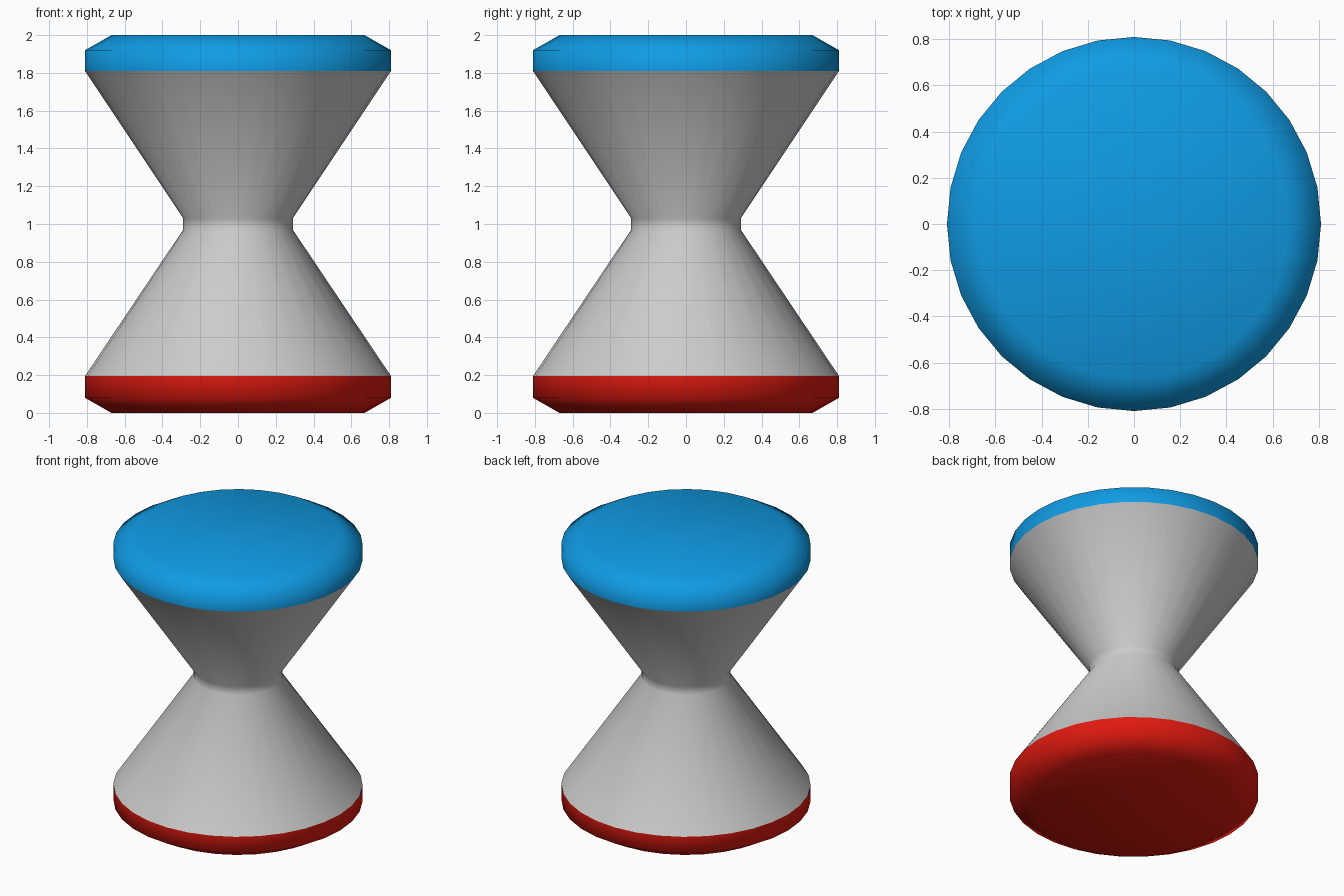
import bpy, bmesh
from math import cos, sin, tau

if "Cube" in bpy.data.objects:
    bpy.data.objects.remove(bpy.data.objects["Cube"])

SIDES = 32


def lathe(name, profile, color=None, cap=None):
    """Spin (radius, z) points round z; cap closes the first or last ring."""
    bm = bmesh.new()
    rings = [[bm.verts.new((r * cos(tau * i / SIDES), r * sin(tau * i / SIDES), z))
              for i in range(SIDES)] for r, z in profile]
    for low, high in zip(rings, rings[1:]):
        for i in range(SIDES):
            j = (i + 1) % SIDES
            bm.faces.new((low[i], low[j], high[j], high[i]))
    if cap == "bottom":
        bm.faces.new(rings[0][::-1])
    elif cap == "top":
        bm.faces.new(rings[-1])
    for f in bm.faces:
        f.smooth = True
    mesh = bpy.data.meshes.new(name)
    bm.to_mesh(mesh)
    bm.free()
    obj = bpy.data.objects.new(name, mesh)
    bpy.context.collection.objects.link(obj)
    if color:
        mat = bpy.data.materials.new(name + "_color")
        mat.diffuse_color = color
        mat.use_nodes = True
        mat.node_tree.nodes["Principled BSDF"].inputs["Base Color"].default_value = mat.diffuse_color
        mesh.materials.append(mat)
    return obj


# Chamfered red foot
foot = [(0.67, 0), (0.81, 0.08), (0.81, 0.195)]
lathe("base_pad", foot, (0.75, 0.01, 0.005, 1), "bottom")

# Hourglass body with a narrow waist band
lathe("hourglass_body", [(0.81, 0.195), (0.29, 0.97), (0.29, 1.03), (0.81, 1.81)])

# Blue seat mirrors the foot
seat = [(r, 2 - z) for r, z in reversed(foot)]
seat[0] = (0.81, 1.81)
lathe("seat_pad", seat, (0.005, 0.33, 0.78, 1), "top")
